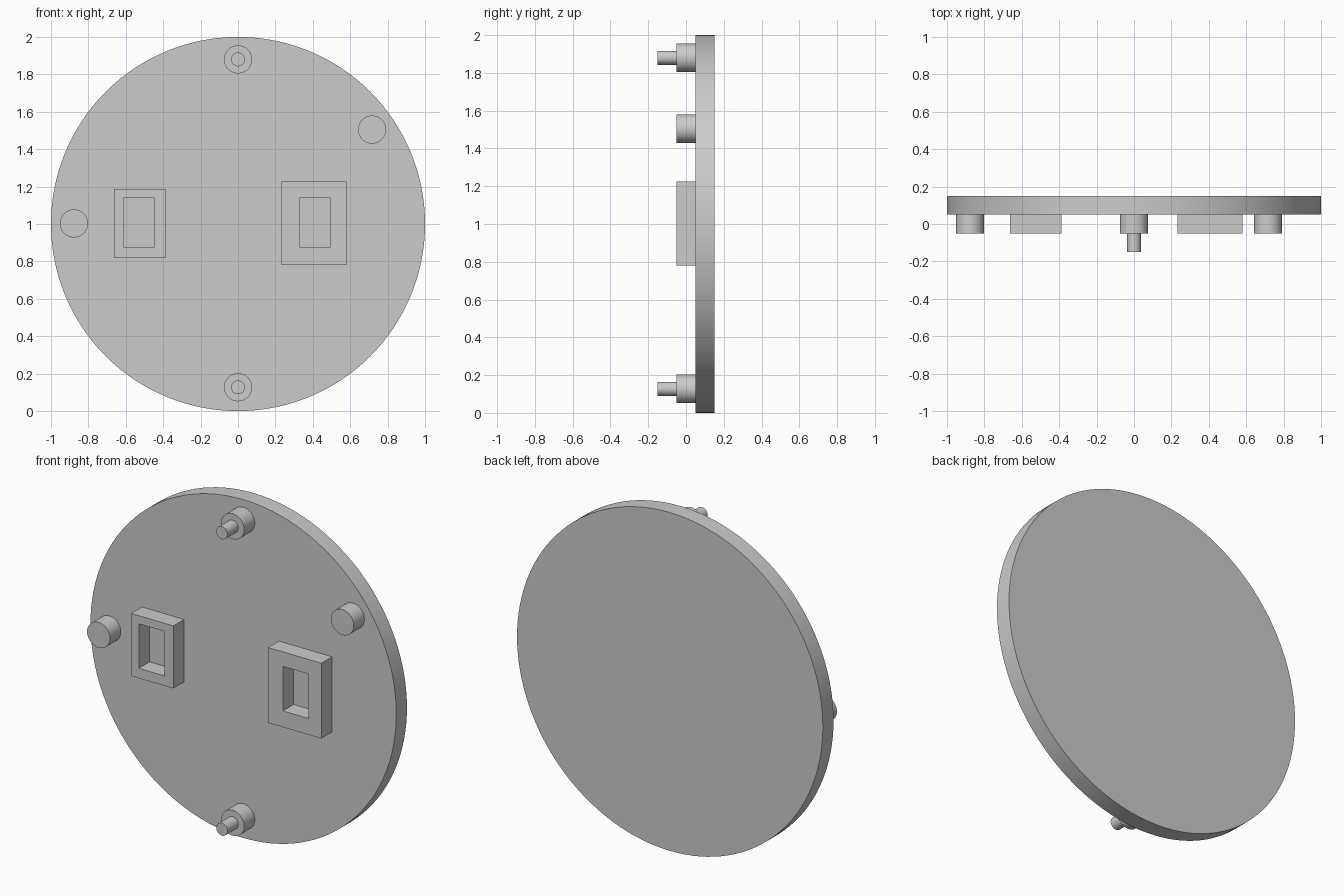
import bpy
import bmesh
import math
from mathutils import Matrix, Vector

cube = bpy.data.objects.get("Cube")
if cube:
    bpy.data.objects.remove(cube, do_unlink=True)

grey = bpy.data.materials.new("plain grey")
grey.use_nodes = True
GREY = (0.6, 0.6, 0.6, 1)
grey.diffuse_color = GREY
grey.node_tree.nodes["Principled BSDF"].inputs["Base Color"].default_value = GREY

PLATE_FRONT, POST_FRONT, PIN_FRONT = 0.05, -0.05, -0.15


def add_object(name, bm, smooth=False):
    bmesh.ops.recalc_face_normals(bm, faces=bm.faces)
    mesh = bpy.data.meshes.new(name)
    bm.to_mesh(mesh)
    bm.free()
    mesh.materials.append(grey)
    obj = bpy.data.objects.new(name, mesh)
    bpy.context.collection.objects.link(obj)
    if smooth:
        bpy.ops.object.select_all(action="DESELECT")
        obj.select_set(True)
        bpy.context.view_layer.objects.active = obj
        bpy.ops.object.shade_smooth_by_angle(angle=math.radians(30))
    return obj


def cylinder(name, x, z, radius, front, back, sides=64):
    """Cylinder whose axis runs along y."""
    bm = bmesh.new()
    place = Matrix.Translation((x, (front + back) / 2, z)) @ Matrix.Rotation(math.pi / 2, 4, "X")
    bmesh.ops.create_cone(bm, cap_ends=True, segments=sides, radius1=radius,
                          radius2=radius, depth=back - front, matrix=place)
    return add_object(name, bm, smooth=True)


def frame(name, outer, inner):
    """Rectangular frame with a through opening; rectangles are x0, x1, z0, z1."""
    bm = bmesh.new()
    loops = []
    for x0, x1, z0, z1 in (outer, inner):
        corners = ((x0, z0), (x1, z0), (x1, z1), (x0, z1))
        loops.append([bm.verts.new((x, POST_FRONT, z)) for x, z in corners])
    out, hole = loops
    for i in range(4):
        j = (i + 1) % 4
        bm.faces.new((out[i], out[j], hole[j], hole[i]))
    ring = bmesh.ops.extrude_face_region(bm, geom=bm.faces[:], use_keep_orig=True)
    moved = [v for v in ring["geom"] if isinstance(v, bmesh.types.BMVert)]
    bmesh.ops.translate(bm, verts=moved, vec=Vector((0, PLATE_FRONT - POST_FRONT, 0)))
    return add_object(name, bm)


# Round base plate
cylinder("round_plate", 0, 1, 1, PLATE_FRONT, 0.15, sides=128)

# Posts, the upper and lower ones carrying a thin pin
posts = {"top": (0, 1.88, True), "bottom": (0, 0.127, True),
         "right": (-0.877, 1.003, False), "left": (0.717, 1.505, False)}
for side, (x, z, has_pin) in posts.items():
    cylinder(side + "_post", x, z, 0.075, POST_FRONT, PLATE_FRONT)
    if has_pin:
        cylinder(side + "_pin", x, z, 0.037, PIN_FRONT, POST_FRONT, sides=48)

# Rectangular sockets
frame("right_socket", (-0.663, -0.388, 0.818, 1.188), (-0.613, -0.447, 0.877, 1.14))
frame("left_socket", (0.232, 0.58, 0.781, 1.226), (0.329, 0.495, 0.877, 1.14))
